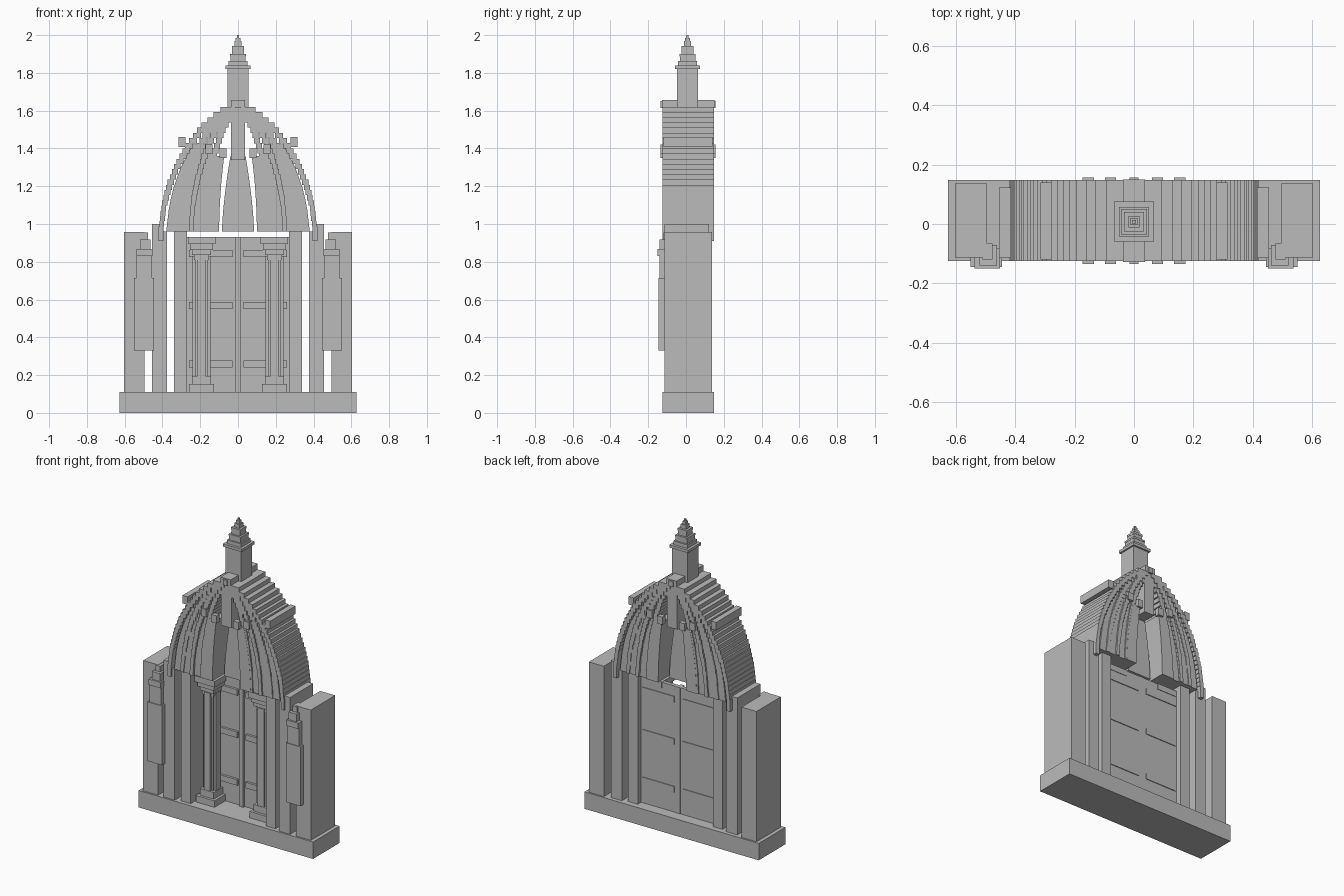
import bpy, bmesh

cube = bpy.data.objects.get("Cube")
if cube:
    bpy.data.objects.remove(cube, do_unlink=True)

stone = bpy.data.materials.new("grey_stone")
stone.use_nodes = True
stone.diffuse_color = (0.5, 0.5, 0.5, 1)
stone.node_tree.nodes["Principled BSDF"].inputs["Base Color"].default_value = (0.5, 0.5, 0.5, 1)


def finish(name, bm, mirror=False):
    bmesh.ops.recalc_face_normals(bm, faces=bm.faces)
    mesh = bpy.data.meshes.new(name)
    bm.to_mesh(mesh)
    bm.free()
    mesh.materials.append(stone)
    obj = bpy.data.objects.new(name, mesh)
    bpy.context.collection.objects.link(obj)
    if mirror:
        obj.modifiers.new("mirror", "MIRROR").use_mirror_merge = False
    return obj


def add_box(bm, x0, x1, y0, y1, z0, z1):
    verts = bmesh.ops.create_cube(bm, size=1)["verts"]
    for v in verts:
        v.co.x = x1 if v.co.x > 0 else x0
        v.co.y = y1 if v.co.y > 0 else y0
        v.co.z = z1 if v.co.z > 0 else z0


def boxes(name, *dims, mirror=False):
    bm = bmesh.new()
    for d in dims:
        add_box(bm, *d)
    return finish(name, bm, mirror)


def slab(name, points, y0, y1, mirror=False):
    """Extrude an outline in x and z through the depth."""
    bm = bmesh.new()
    face = bm.faces.new([bm.verts.new((x, y0, z)) for x, z in points])
    moved = bmesh.ops.extrude_face_region(bm, geom=[face])["geom"]
    for v in moved:
        if isinstance(v, bmesh.types.BMVert):
            v.co.y = y1
    return finish(name, bm, mirror)


# Plinth, end towers and door pillars
boxes("plinth", (-0.627, 0.627, -0.125, 0.148, 0, 0.11))
boxes("end_tower", (0.495, 0.603, -0.113, 0.137, 0.11, 0.957), mirror=True)
boxes("outer_pillar", (0.375, 0.455, -0.115, 0.123, 0.11, 0.96),
      (0.415, 0.455, -0.115, 0.123, 0.96, 1.0), mirror=True)
boxes("inner_pillar", (0.27, 0.34, -0.10, 0.11, 0.11, 0.96), mirror=True)

# Hanging statues on the towers
boxes("statue",
      (0.445, 0.55, -0.145, -0.09, 0.33, 0.715),
      (0.455, 0.538, -0.14, -0.09, 0.715, 0.83),
      (0.452, 0.538, -0.15, -0.08, 0.83, 0.868),
      (0.462, 0.52, -0.14, -0.07, 0.868, 0.918),
      (0.476, 0.51, -0.12, -0.065, 0.918, 0.955), mirror=True)

# Double door with rails and centre strip
boxes("door_leaf", (0.006, 0.27, 0.05, 0.075, 0.11, 0.93), mirror=True)
boxes("door_rails", *[(0.03, 0.26, 0.035, 0.08, z, z + 0.038)
                      for z in (0.24, 0.55, 0.825)], mirror=True)
boxes("door_strip", (-0.013, 0.013, 0.035, 0.078, 0.11, 0.93))

# Columns in front of the door
CX, CY = 0.193, 0.005
column = [(0.067, 0.067, 0.11, 0.152), (0.05, 0.05, 0.152, 0.195),
          (0.022, 0.047, 0.195, 0.83), (0.047, 0.022, 0.195, 0.83),
          (0.034, 0.034, 0.195, 0.81), (0.04, 0.04, 0.81, 0.835),
          (0.05, 0.05, 0.835, 0.862), (0.06, 0.06, 0.862, 0.893),
          (0.073, 0.073, 0.893, 0.932)]
boxes("column", *[(CX - hx, CX + hx, CY - hy, CY + hy, z0, z1)
                  for hx, hy, z0, z1 in column], mirror=True)

# Dome outline: half width against height
outline = [(0.96, 0.42), (1.1, 0.402), (1.2, 0.375), (1.3, 0.335), (1.4, 0.28),
           (1.5, 0.205), (1.57, 0.125), (1.63, 0.04)]


def half_width(z):
    for (z0, w0), (z1, w1) in zip(outline, outline[1:]):
        if z <= z1:
            return w0 + (w1 - w0) * (z - z0) / (z1 - z0)
    return outline[-1][1]


STEP = 0.0275
levels = [0.96 + STEP * i for i in range(24)]

# Stepped ribs that converge on the crown
for label, f, depth in (("outer", 1.0, 0), ("second", 0.79, 0.006),
                        ("third", 0.62, 0), ("inner", 0.45, 0.006)):
    rib = [(max(0, f * half_width(z + STEP) - 0.022), f * half_width(z),
            -0.125 + depth, 0.148 - depth, z, z + STEP) for z in levels]
    if f == 1.0:
        rib.append((0.395, 0.42, -0.125, 0.148, 0.91, 0.96))
    boxes(label + "_dome_rib", *rib, mirror=True)


def panel(name, f_in, f_out, top, y0, y1):
    zs = [0.96 + (top - 0.96) * i / 8 for i in range(9)]
    pts = [(f_out * half_width(z), z) for z in zs]
    pts += [(f_in * half_width(z), z) for z in reversed(zs)]
    slab(name, pts, y0, y1, mirror=True)


# Curved shells between the ribs
panel("outer_dome_panel", 0.76, 0.905, 1.42, -0.112, 0.135)
panel("middle_dome_panel", 0.57, 0.75, 1.42, -0.115, 0.138)
panel("lower_dome_panel", 0.41, 0.58, 1.40, -0.112, 0.135)
panel("inner_dome_panel", 0.24, 0.42, 1.36, -0.12, 0.143)

# Recessed centre panel
zs = [0.96 + 0.05 * i for i in range(9)]
side = [(0.085 - 0.045 * ((z - 0.96) / 0.4) ** 1.5, z) for z in zs]
slab("centre_panel", side + [(-x, z) for x, z in reversed(side)], -0.02, 0.05)

# Crown post, keystone, bosses and side bars
boxes("crown_post", (-0.037, 0.037, -0.12, 0.143, 1.34, 1.62))
boxes("keystone", (-0.037, 0.037, -0.128, 0.15, 1.62, 1.657),
      (-0.015, 0.015, -0.135, 0.157, 1.615, 1.65))
boxes("bosses", *[(x, x + 0.038, y, y + 0.03, z, z + 0.05)
                  for x, z in ((0.06, 1.35), (0.135, 1.37))
                  for y in (-0.135, 0.127)], mirror=True)
boxes("side_bar", (0.278, 0.315, -0.12, 0.14, 1.408, 1.46), mirror=True)

# Lantern and stepped spire
OY = 0.008
tiers = [(0.056, 1.6, 1.82), (0.067, 1.82, 1.838), (0.05, 1.838, 1.862),
         (0.041, 1.862, 1.888), (0.043, 1.888, 1.9), (0.031, 1.9, 1.928),
         (0.033, 1.928, 1.942), (0.019, 1.942, 1.968),
         (0.012, 1.968, 1.986), (0.006, 1.986, 2.0)]
boxes("lantern_spire", *[(-h, h, OY - h, OY + h, z0, z1) for h, z0, z1 in tiers])
